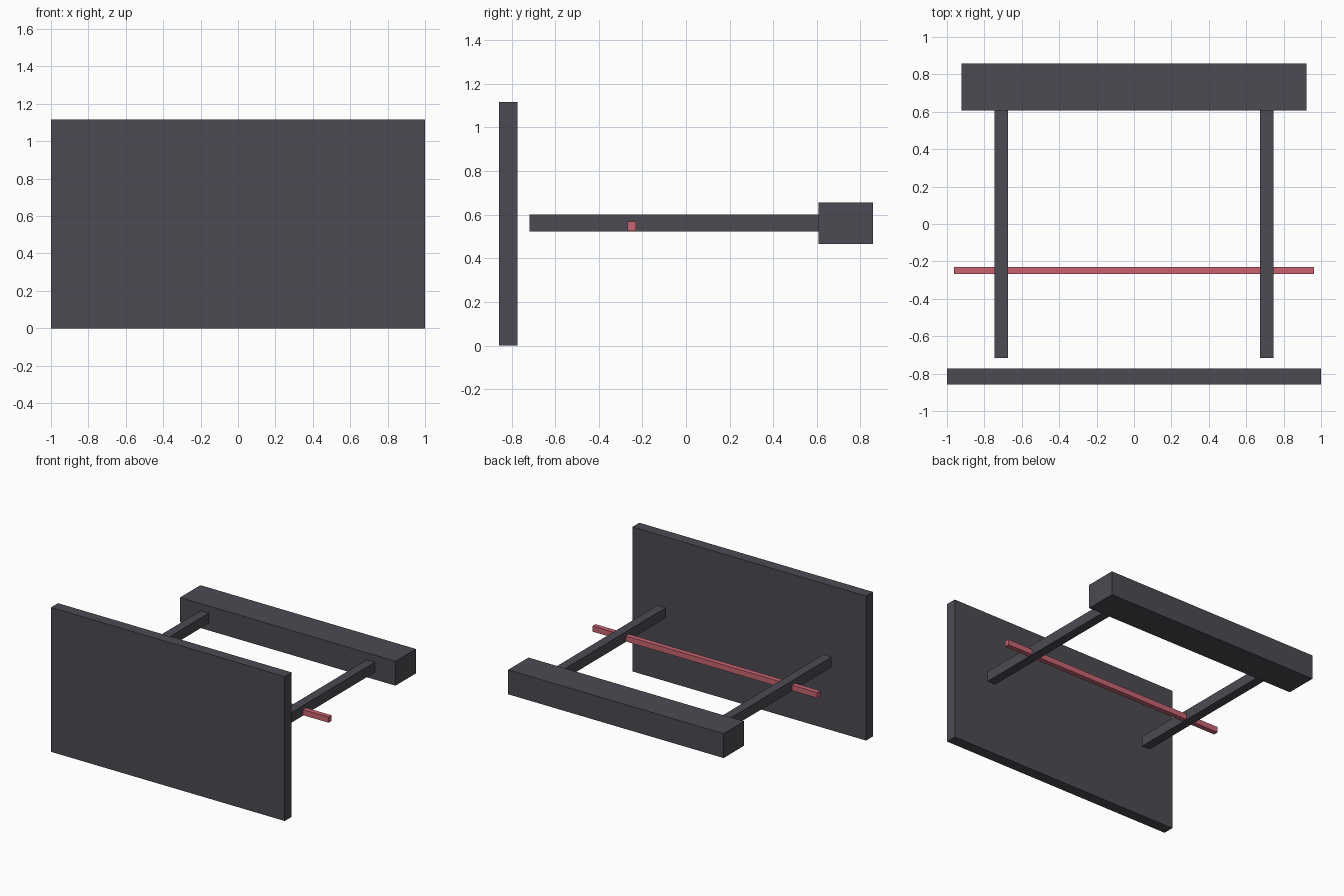
import bpy

cube = bpy.data.objects.get("Cube")
if cube:
    bpy.data.objects.remove(cube, do_unlink=True)


def make_material(name, colour):
    mat = bpy.data.materials.new(name)
    mat.use_nodes = True
    mat.diffuse_color = (*colour, 1)
    mat.node_tree.nodes["Principled BSDF"].inputs["Base Color"].default_value = (*colour, 1)
    return mat


def box(name, xs, ys, zs, mat):
    """Axis-aligned box given by its (min, max) range on each axis."""
    ranges = (xs, ys, zs)
    bpy.ops.mesh.primitive_cube_add(size=1, location=[(a + b) / 2 for a, b in ranges])
    obj = bpy.context.object
    obj.name = name
    obj.scale = [b - a for a, b in ranges]
    bpy.ops.object.transform_apply(location=False, rotation=False, scale=True)
    obj.data.materials.append(mat)
    return obj


charcoal = make_material("charcoal", (0.07, 0.07, 0.085))
red = make_material("soft red", (0.58, 0.13, 0.165))

# Upright front panel and the heavy beam at the back
box("front_panel", (-1, 1), (-0.857, -0.772), (0, 1.117), charcoal)
box("back_beam", (-0.922, 0.922), (0.608, 0.857), (0.466, 0.655), charcoal)

# Pair of side rails reaching forward from the beam
for side, sign in (("left", 1), ("right", -1)):
    xs = sorted((sign * 0.675, sign * 0.745))
    box(side + "_rail", xs, (-0.717, 0.61), (0.522, 0.6), charcoal)

# Thin cross bar running through both rails
box("cross_bar", (-0.962, 0.962), (-0.268, -0.23), (0.525, 0.568), red)
